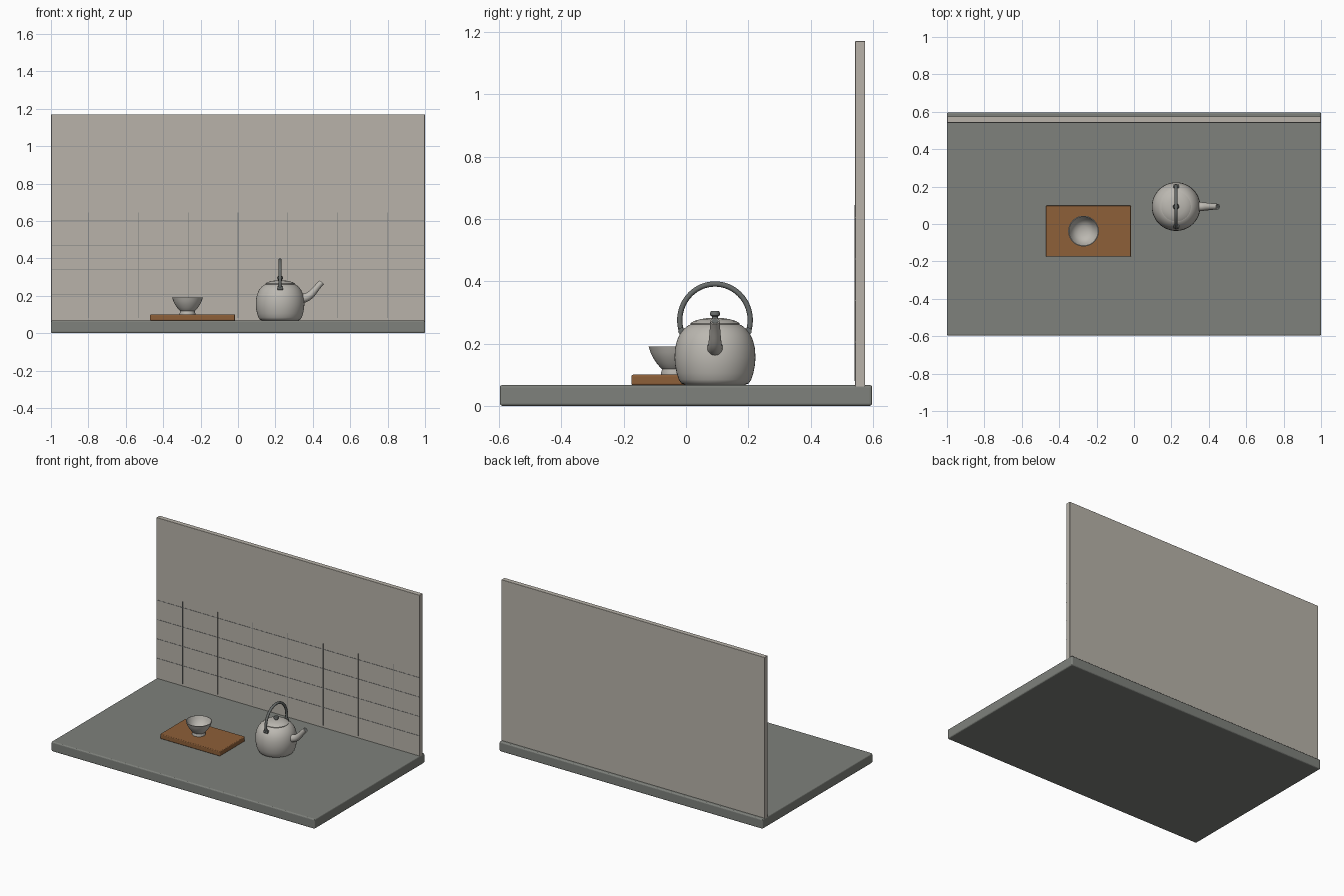
import bpy, math
from mathutils import Vector

if "Cube" in bpy.data.objects:
    bpy.data.objects.remove(bpy.data.objects["Cube"])


def material(name, rgb):
    m = bpy.data.materials.new(name)
    m.use_nodes = True
    m.diffuse_color = (*rgb, 1)
    m.node_tree.nodes["Principled BSDF"].inputs["Base Color"].default_value = (*rgb, 1)
    return m


STONE = material("grey stone", (0.21, 0.22, 0.20))
PLASTER = material("warm plaster", (0.48, 0.45, 0.40))
GROUT = material("grey grout", (0.20, 0.21, 0.21))
WOOD = material("brown wood", (0.27, 0.115, 0.04))
CERAMIC = material("pale ceramic", (0.50, 0.48, 0.44))
IRON = material("dark grey iron", (0.14, 0.15, 0.145))


def make(name, verts, faces, mat, smooth=True):
    mesh = bpy.data.meshes.new(name)
    mesh.from_pydata(verts, [], faces)
    mesh.materials.append(mat)
    obj = bpy.data.objects.new(name, mesh)
    bpy.context.collection.objects.link(obj)
    if smooth:
        bpy.ops.object.select_all(action="DESELECT")
        obj.select_set(True)
        bpy.context.view_layer.objects.active = obj
        bpy.ops.object.shade_smooth_by_angle(angle=math.radians(40))
    return obj


def box(name, low, high, mat, bevel=0):
    verts = [(x, y, z) for x in (low[0], high[0]) for y in (low[1], high[1])
             for z in (low[2], high[2])]
    faces = [(0, 1, 3, 2), (4, 6, 7, 5), (0, 4, 5, 1), (2, 3, 7, 6), (0, 2, 6, 4), (1, 5, 7, 3)]
    obj = make(name, verts, faces, mat, False)
    if bevel:
        mod = obj.modifiers.new("soft edges", "BEVEL")
        mod.width, mod.segments = bevel, 3
    return obj


def lathe(name, centre, profile, mat, n=48):
    """Spin (radius, height) points; the profile starts and ends on the axis."""
    cx, cy = centre
    verts = [(cx, cy, profile[0][1])]
    for r, z in profile[1:-1]:
        verts += [(cx + r * math.cos(2 * math.pi * k / n),
                   cy + r * math.sin(2 * math.pi * k / n), z) for k in range(n)]
    verts.append((cx, cy, profile[-1][1]))
    rings, last, faces = len(profile) - 2, len(verts) - 1, []
    for k in range(n):
        j = (k + 1) % n
        faces.append((0, 1 + j, 1 + k))
        for i in range(rings - 1):
            a, b = 1 + i * n, 1 + (i + 1) * n
            faces.append((a + k, a + j, b + j, b + k))
        top = 1 + (rings - 1) * n
        faces.append((top + k, top + j, last))
    return make(name, verts, faces, mat)


def tube(name, path, radii, mat, side, n=20):
    """Sweep circles along a planar path; side is the normal of that plane."""
    side, pts = Vector(side), [Vector(p) for p in path]
    verts, faces = [], []
    for i, p in enumerate(pts):
        along = (pts[min(i + 1, len(pts) - 1)] - pts[max(i - 1, 0)]).normalized()
        up = along.cross(side)
        for k in range(n):
            a = 2 * math.pi * k / n
            verts.append(p + radii[i] * (math.cos(a) * side + math.sin(a) * up))
    for i in range(len(pts) - 1):
        for k in range(n):
            j = (k + 1) % n
            faces.append((i * n + k, i * n + n + k, i * n + n + j, i * n + j))
    faces += [tuple(range(n)), tuple(reversed(range(len(verts) - n, len(verts))))]
    return make(name, verts, faces, mat)


def bezier(a, b, c, d, steps=16):
    a, b, c, d = map(Vector, (a, b, c, d))
    return [a * (1 - t) ** 3 + 3 * b * t * (1 - t) ** 2 + 3 * c * t * t * (1 - t) + d * t ** 3
            for t in (i / steps for i in range(steps + 1))]


# Counter and back wall
box("counter_slab", (-1, -0.597, 0), (1, 0.597, 0.067), STONE, 0.008)
box("back_wall", (-0.999, 0.542, 0.055), (0.999, 0.575, 1.17), PLASTER, 0.002)

# Thin tile joints on the wall
for i in range(4):
    z = 0.205 + i * 0.133
    box(f"horizontal_joint_{i + 1}", (-0.999, 0.5405, z - 0.0015), (0.999, 0.545, z + 0.0015), GROUT)
for i in range(-3, 4):
    x = i * 0.2667
    box(f"vertical_joint_{i + 4}", (x - 0.0015, 0.54, 0.08), (x + 0.0015, 0.545, 0.645), GROUT)

# Tray and tea bowl
box("wooden_tray", (-0.47, -0.175, 0.067), (-0.015, 0.098, 0.1), WOOD, 0.005)
lathe("tea_bowl", (-0.27, -0.038),
      [(0, 0.1), (0.042, 0.1), (0.042, 0.104), (0.039, 0.118), (0.043, 0.121), (0.056, 0.137),
       (0.068, 0.155), (0.076, 0.172), (0.082, 0.19), (0.078, 0.191), (0.071, 0.172),
       (0.06, 0.153), (0.046, 0.138), (0.025, 0.129), (0, 0.127)], CERAMIC)

# Kettle body, lid and knob
KX, KY = 0.225, 0.093
lathe("kettle_body", (KX, KY),
      [(0, 0.067), (0.095, 0.067), (0.108, 0.072), (0.116, 0.084), (0.123, 0.105), (0.128, 0.13),
       (0.130, 0.155), (0.128, 0.185), (0.122, 0.21), (0.113, 0.23), (0.100, 0.247),
       (0.086, 0.258), (0.074, 0.263), (0, 0.264)], CERAMIC)
lathe("kettle_lid", (KX, KY),
      [(0, 0.26), (0.078, 0.26), (0.079, 0.265), (0.068, 0.272), (0.048, 0.278),
       (0.024, 0.282), (0, 0.283)], CERAMIC)
lathe("lid_knob", (KX, KY),
      [(0, 0.278), (0.010, 0.278), (0.010, 0.286), (0.015, 0.29), (0.016, 0.298),
       (0.013, 0.304), (0, 0.305)], IRON, 24)

# Curved spout with a dark mouth
path = bezier((KX + 0.09, KY, 0.185), (KX + 0.165, KY, 0.18), (KX + 0.17, KY, 0.22),
              (KX + 0.223, KY, 0.272))
tube("kettle_spout", path, [0.029 - 0.014 * (i / 16) ** 0.7 for i in range(17)], CERAMIC, (0, 1, 0))
tip = (path[-1] - path[-2]).normalized()
tube("spout_mouth", [path[-1] - tip * 0.002, path[-1] + tip * 0.001], [0.011, 0.011], IRON, (0, 1, 0))

# Arched handle and its two lugs
arch = [(KX, KY + 0.113 * math.cos(a), 0.275 + 0.116 * math.sin(a))
        for a in (math.pi * (-0.1 + 1.2 * i / 40) for i in range(41))]
tube("kettle_handle", arch, [0.0085] * len(arch), IRON, (1, 0, 0))
for label, s in (("front", -1), ("back", 1)):
    y = KY + s * 0.107
    tube(f"{label}_handle_lug", [(KX - 0.015, y, 0.24), (KX + 0.015, y, 0.24)],
         [0.011, 0.011], IRON, (0, 1, 0))
